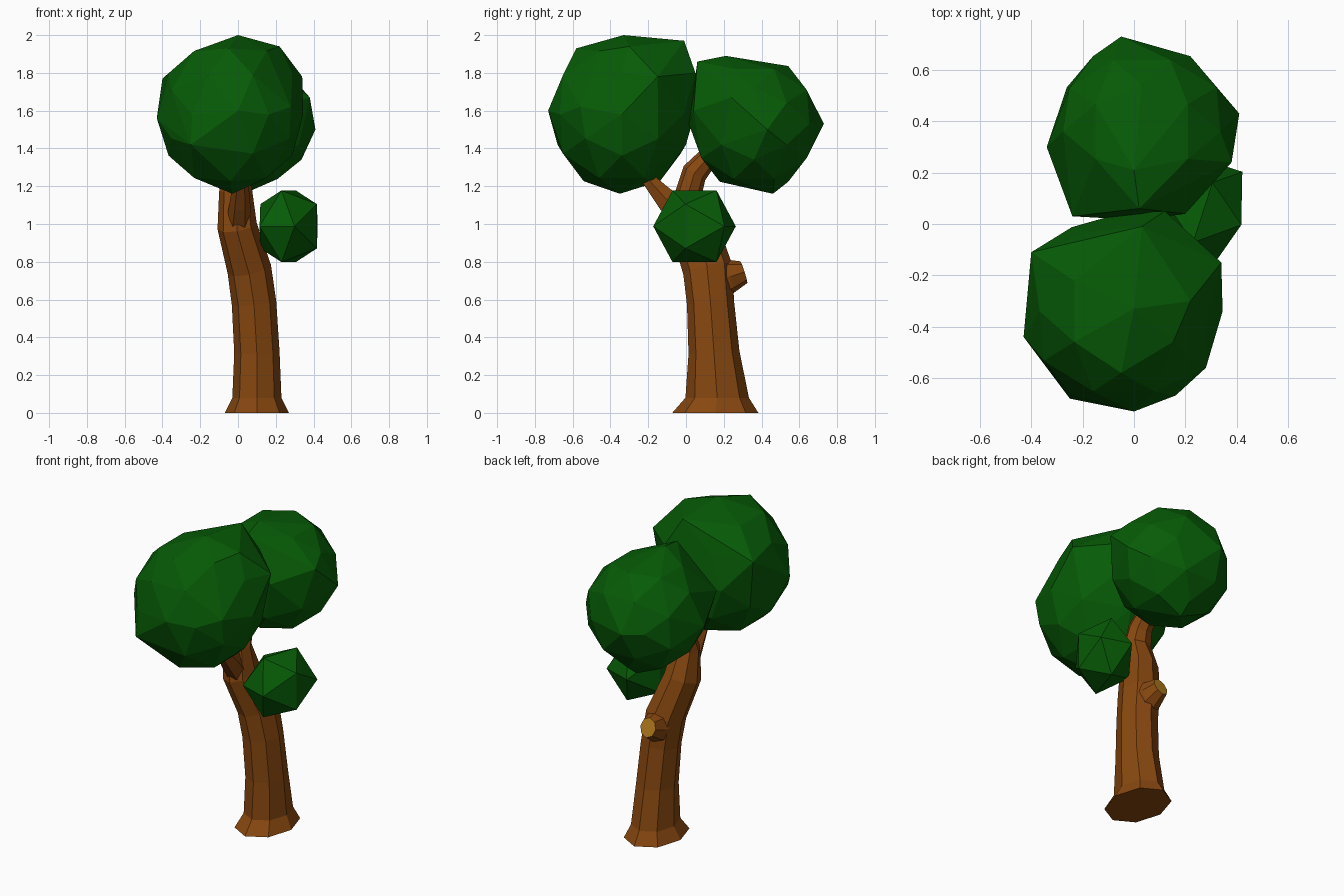
import bpy, bmesh, math
from mathutils import Vector, Matrix

if "Cube" in bpy.data.objects:
    bpy.data.objects.remove(bpy.data.objects["Cube"])


def material(name, rgb):
    m = bpy.data.materials.new(name)
    m.diffuse_color = (*rgb, 1)
    m.use_nodes = True
    m.node_tree.nodes["Principled BSDF"].inputs["Base Color"].default_value = m.diffuse_color
    return m


LEAF = material("leaf_green", (0.002, 0.105, 0.002))
BARK = material("bark_brown", (0.245, 0.064, 0.005))
CUT = material("cut_wood", (0.46, 0.20, 0.012))


def finish(bm, name, *mats):
    bmesh.ops.recalc_face_normals(bm, faces=bm.faces)
    mesh = bpy.data.meshes.new(name)
    bm.to_mesh(mesh)
    bm.free()
    for m in mats:
        mesh.materials.append(m)
    obj = bpy.data.objects.new(name, mesh)
    bpy.context.collection.objects.link(obj)
    return obj


def ico_points(split):
    """Unit icosahedron corners, plus its edge midpoints when split."""
    phi = (1 + math.sqrt(5)) / 2
    pts = []
    for a in (-1, 1):
        for b in (-phi, phi):
            pts += [Vector((0, a, b)), Vector((a, b, 0)), Vector((b, 0, a))]
    if split:
        pts += [(p + q) / 2 for i, p in enumerate(pts) for q in pts[:i]
                if (p - q).length < 2.1]
    return [p.normalized() for p in pts]


def foliage(name, centre, radii, pulls=(), split=True, turn=0):
    """Faceted ball; each pull drags the nearest free corner to a given point."""
    c, r = Vector(centre), Vector(radii)
    dirs = ico_points(split)
    spin = Matrix.Rotation(math.radians(turn), 3, 'Z')
    pts = [c + spin @ (d * r) for d in dirs]
    free = set(range(len(pts)))
    for target in map(Vector, pulls):
        i = min(sorted(free), key=lambda k: (pts[k] - target).length)
        pts[i] = target
        free.remove(i)
    bm = bmesh.new()
    verts = [bm.verts.new(p) for p in pts]
    bmesh.ops.convex_hull(bm, input=verts)
    bmesh.ops.delete(bm, geom=[v for v in bm.verts if not v.link_faces], context='VERTS')
    return finish(bm, name, LEAF)


def limb(name, sections, sides=8, end_mat=BARK):
    """Tapered tube through sections (x, y, z, half width, half depth)."""
    bm = bmesh.new()
    centres = [Vector(s[:3]) for s in sections]
    rings = []
    for i, s in enumerate(sections):
        t = centres[min(i + 1, len(centres) - 1)] - centres[max(i - 1, 0)]
        t = Vector((0, 0, 1)) if s[2] < 0.1 else t.normalized()
        u = (Vector((1, 0, 0)) - t * t.x).normalized()
        v = t.cross(u)
        rings.append([bm.verts.new(centres[i]
                                   + u * s[3] * math.cos(k * math.tau / sides)
                                   + v * s[4] * math.sin(k * math.tau / sides))
                      for k in range(sides)])
    for a, b in zip(rings, rings[1:]):
        for k in range(sides):
            n = (k + 1) % sides
            bm.faces.new((a[k], a[n], b[n], b[k]))
    bm.faces.new(rings[0][::-1])
    bm.faces.new(rings[-1]).material_index = 1
    return finish(bm, name, BARK, end_mat)


# Trunk with flared foot, leaning forward then bending back into the rear crown
limb("trunk", [
    (0.10, 0.155, 0.00, 0.17, 0.228),
    (0.10, 0.165, 0.08, 0.13, 0.168),
    (0.10, 0.148, 0.32, 0.12, 0.135),
    (0.085, 0.13, 0.58, 0.118, 0.125),
    (0.06, 0.115, 0.76, 0.117, 0.132),
    (-0.005, 0.04, 0.99, 0.105, 0.125),
    (-0.012, 0.015, 1.17, 0.088, 0.072),
    (-0.01, 0.045, 1.27, 0.075, 0.068),
    (0.00, 0.20, 1.45, 0.04, 0.04)])

# Forked branch up to the front crown
limb("front_branch", [
    (0.00, 0.03, 0.96, 0.07, 0.07),
    (0.01, -0.085, 1.11, 0.055, 0.07),
    (0.015, -0.185, 1.22, 0.04, 0.045),
    (0.00, -0.28, 1.38, 0.03, 0.03)], sides=6)

# Sawn-off branch at the back
limb("branch_stub", [
    (0.06, 0.13, 0.715, 0.10, 0.15),
    (0.06, 0.235, 0.722, 0.075, 0.09),
    (0.055, 0.307, 0.745, 0.052, 0.06)], end_mat=CUT)

# Crowns
foliage("front_crown", (-0.04, -0.34, 1.58), (0.385, 0.385, 0.415), [
    (0, -0.33, 2.0), (0.03, -0.01, 1.97), (-0.43, -0.44, 1.56),
    (0.0, -0.73, 1.6), (0.34, -0.15, 1.78), (-0.40, -0.11, 1.77),
    (0.12, 0.05, 1.80), (-0.03, -0.35, 1.16), (0.28, -0.56, 1.62),
    (-0.25, -0.68, 1.42), (-0.05, -0.58, 1.93), (0.02, 0.0, 1.42),
    (0.22, -0.30, 1.94)])
foliage("rear_crown", (0.03, 0.36, 1.53), (0.36, 0.345, 0.36), [
    (-0.05, 0.73, 1.53), (0.41, 0.43, 1.50), (0.0, 0.21, 1.89),
    (-0.34, 0.30, 1.50), (0.03, 0.46, 1.16), (0.38, 0.24, 1.67),
    (0.02, 0.06, 1.86), (-0.25, 0.53, 1.62), (0.0, 0.43, 1.83),
    (-0.24, 0.03, 1.60), (0.20, 0.04, 1.60)])
foliage("small_crown", (0.268, 0.045, 0.988), (0.185, 0.233, 0.223),
        split=False, turn=-18)
